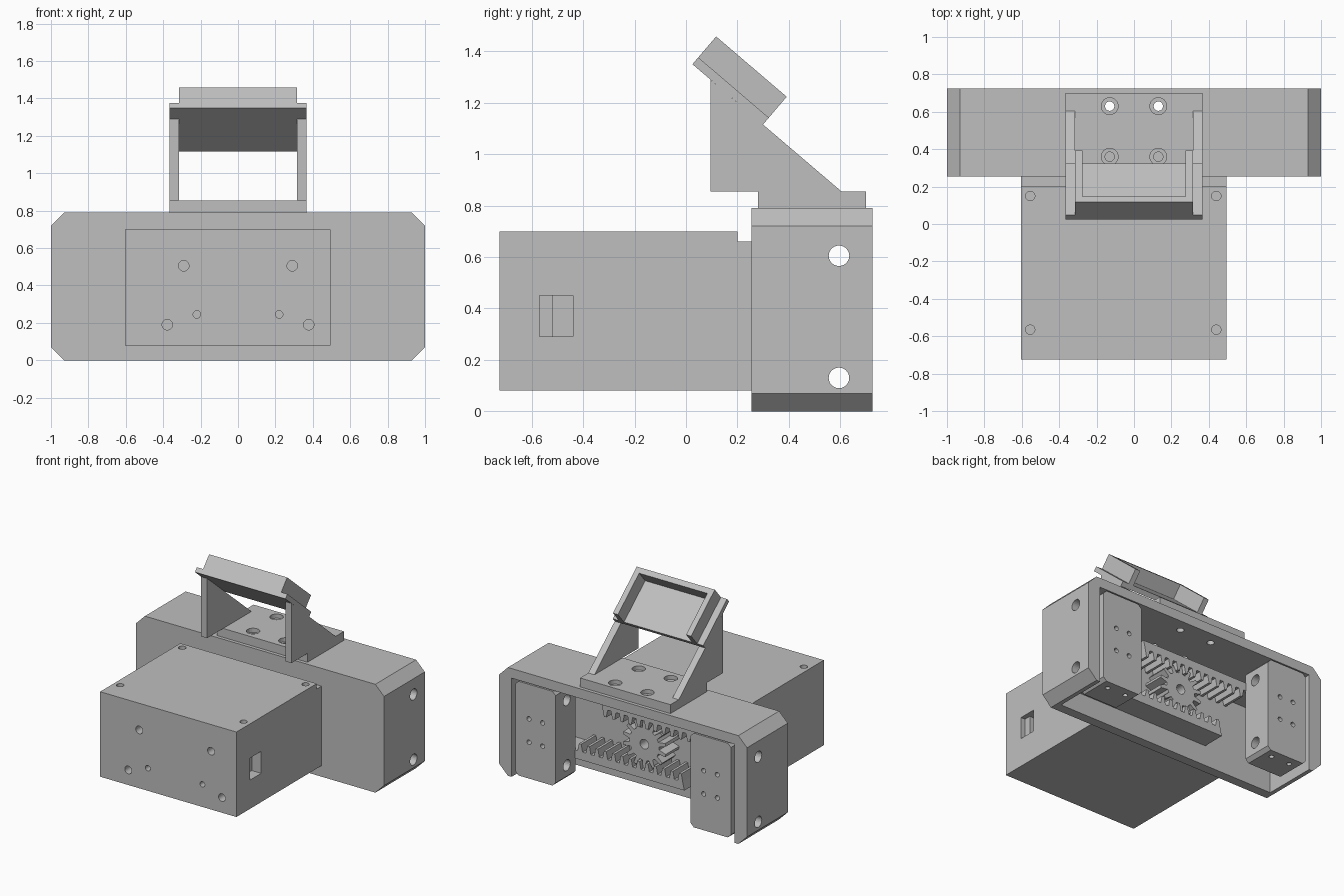
import bpy
import bmesh
from math import sin, cos, pi
from mathutils import Vector

cube = bpy.data.objects.get("Cube")
if cube:
    bpy.data.objects.remove(cube, do_unlink=True)

GREY = (0.52, 0.52, 0.52, 1)
grey = bpy.data.materials.new("plain grey")
grey.use_nodes = True
grey.diffuse_color = GREY
grey.node_tree.nodes["Principled BSDF"].inputs["Base Color"].default_value = GREY


def prism(name, pts, axis, lo, hi):
    """Extrude a 2D outline along an axis; outline uses the other two axes in order."""
    def place(p, d):
        a, b = p
        return {"x": (d, a, b), "y": (a, d, b), "z": (a, b, d)}[axis]
    bm = bmesh.new()
    ends = [[bm.verts.new(place(p, d)) for p in pts] for d in (lo, hi)]
    for ring in ends:
        bm.faces.new(ring)
    n = len(pts)
    for i in range(n):
        j = (i + 1) % n
        bm.faces.new((ends[0][i], ends[0][j], ends[1][j], ends[1][i]))
    bmesh.ops.recalc_face_normals(bm, faces=bm.faces)
    mesh = bpy.data.meshes.new(name)
    bm.to_mesh(mesh)
    bm.free()
    mesh.materials.append(grey)
    obj = bpy.data.objects.new(name, mesh)
    bpy.context.collection.objects.link(obj)
    return obj


def box(name, x, y, z):
    return prism(name, [(x[0], y[0]), (x[1], y[0]), (x[1], y[1]), (x[0], y[1])], "z", *z)


def rod(centre, r, axis, lo, hi, sides=24):
    a, b = centre
    pts = [(a + r * cos(2 * pi * i / sides), b + r * sin(2 * pi * i / sides)) for i in range(sides)]
    return prism("cutter", pts, axis, lo, hi)


def chamfered(x0, x1, z0, z1, c):
    return [(x0 + c, z0), (x1 - c, z0), (x1, z0 + c), (x1, z1 - c),
            (x1 - c, z1), (x0 + c, z1), (x0, z1 - c), (x0, z0 + c)]


def cut(obj, cutters):
    """Subtract each cutter from the part, then remove the cutter."""
    bpy.context.view_layer.objects.active = obj
    for c in cutters:
        c.hide_render = True
        mod = obj.modifiers.new("cut", "BOOLEAN")
        mod.operation = "DIFFERENCE"
        mod.solver = "EXACT"
        mod.object = c
        bpy.ops.object.modifier_apply(modifier=mod.name)
        bpy.data.objects.remove(c, do_unlink=True)


ROD_Y, ROD_Z = 0.595, (0.13, 0.605)
SCREWS = [(sx * 0.13, y) for sx in (-1, 1) for y in (0.36, 0.63)]

# Housing: chamfered shell, open at the back and underneath
housing = prism("housing", chamfered(-1, 1, 0, 0.79, 0.07), "y", 0.255, 0.725)
cut(housing, [box("cutter", (-0.9, 0.9), (0.325, 0.9), (-0.2, 0.72))]
    + [rod((ROD_Y, z), 0.04, "x", -1.1, 1.1) for z in ROD_Z]
    + [rod(p, 0.025, "z", 0.6, 0.9) for p in SCREWS])

# Motor box with stepped neck, screw holes and side socket
motor_box = prism("motor_box", [(-0.725, 0.08), (0.255, 0.08), (0.255, 0.66), (0.2, 0.66),
                                (0.2, 0.7), (-0.725, 0.7)], "x", -0.605, 0.495)
front_holes = [(0.29, 0.505, 0.028), (0.378, 0.19, 0.028), (0.22, 0.245, 0.02)]
cutters = [rod((s * x, z), r, "y", -0.8, -0.66) for x, z, r in front_holes for s in (-1, 1)]
cutters += [rod((x, y), 0.025, "z", 0.63, 0.8) for x in (-0.555, 0.44) for y in (-0.565, 0.15)]
cutters.append(box("cutter", (0.42, 0.6), (-0.57, -0.44), (0.29, 0.45)))
cut(motor_box, cutters)
box("socket_insert", (0.41, 0.46), (-0.575, -0.52), (0.285, 0.455))

# Bracket base with counterbored screws
base = box("bracket_base", (-0.365, 0.365), (0.28, 0.7), (0.79, 0.855))
cut(base, [rod(p, 0.025, "z", 0.7, 0.9) for p in SCREWS]
    + [rod(p, 0.045, "z", 0.825, 0.9) for p in SCREWS])

# Bracket side walls
for side, x in (("right", -0.365), ("left", 0.315)):
    prism(side + "_bracket_wall", [(0.095, 0.855), (0.605, 0.855), (0.3, 1.115), (0.095, 1.29)],
          "x", x, x + 0.05)

# Tilted tray: backing plate and three-sided rim
ORIGIN = Vector((0.025, 1.35))
ALONG = Vector((0.275, -0.235)).normalized()
OUT = Vector((-ALONG.y, ALONG.x))


def tilted(name, s, t, x):
    pts = [ORIGIN + ALONG * a + OUT * b for a, b in
           ((s[0], t[0]), (s[1], t[0]), (s[1], t[1]), (s[0], t[1]))]
    return prism(name, pts, "x", *x)


LENGTH, PLATE, RIM = 0.361, 0.035, 0.142
tilted("tray_plate", (0, LENGTH), (0, PLATE), (-0.365, 0.365))
tilted("tray_top_rim", (0, 0.04), (PLATE, RIM), (-0.315, 0.315))
tilted("tray_left_rim", (0.04, LENGTH), (PLATE, RIM), (0.275, 0.315))
tilted("tray_right_rim", (0.04, LENGTH), (PLATE, RIM), (-0.315, -0.275))

# Sliding jaws with rod bores and mounting holes
for name, s in (("left_jaw", 1), ("right_jaw", -1)):
    x0, x1 = sorted((s * 0.545, s * 0.87))
    jaw = prism(name, chamfered(x0, x1, 0.025, 0.712, 0.025), "y", 0.495, 0.725)
    cutters = [rod((ROD_Y, z), 0.04, "x", x0 - 0.1, x1 + 0.1) for z in ROD_Z]
    cutters += [rod((s * x, z), 0.017, "y", 0.66, 0.8, 16) for x in (0.65, 0.76) for z in (0.29, 0.46)]
    cutters += [rod((s * x, 0.66), 0.017, "z", -0.1, 0.08, 16) for x in (0.63, 0.78)]
    cut(jaw, cutters)

# Pinion gear
GEAR_Z, PITCH_R, TEETH = 0.385, 0.15, 14
STEP = 2 * pi / TEETH
gear_pts = []
for k in range(TEETH):
    for off, r in ((-0.3, 0.12), (-0.14, 0.175), (0.14, 0.175), (0.3, 0.12)):
        a = -pi / 2 + (k + off) * STEP
        gear_pts.append((r * cos(a), GEAR_Z + r * sin(a)))
gear = prism("pinion_gear", gear_pts, "y", 0.325, 0.48)
cut(gear, [rod((0, GEAR_Z), 0.035, "y", 0.4, 0.6)])

# Toothed racks: the upper one is the lower one turned half round the gear
pitch = STEP * PITCH_R
line = GEAR_Z - PITCH_R
rack_pts = [(-5 * pitch, line - 0.09)]
for i in range(-5, 8):
    for off, h in ((0.2, -0.03), (0.36, 0.025), (0.64, 0.025), (0.8, -0.03)):
        rack_pts.append(((i + off) * pitch, line + h))
rack_pts += [(0.8, line - 0.03), (0.8, line - 0.09)]
prism("lower_rack", rack_pts, "y", 0.33, 0.5)
prism("upper_rack", [(-x, 2 * GEAR_Z - z) for x, z in rack_pts], "y", 0.33, 0.5)
